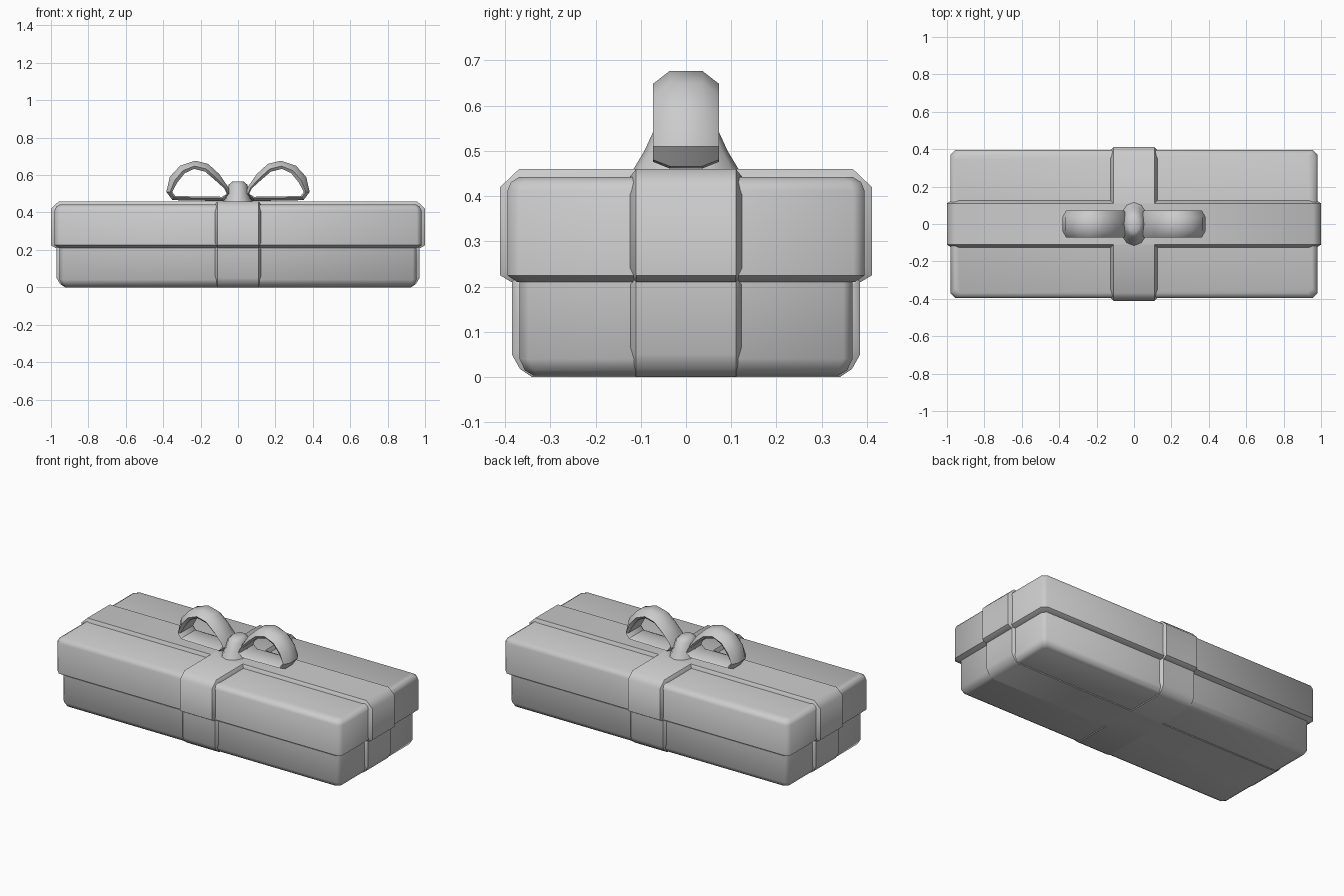
import bpy, math
from mathutils import Vector

if "Cube" in bpy.data.objects:
    bpy.data.objects.remove(bpy.data.objects["Cube"], do_unlink=True)

grey = bpy.data.materials.new("plain grey")
grey.use_nodes = True
COLOUR = (0.6, 0.6, 0.6, 1)
grey.diffuse_color = COLOUR
grey.node_tree.nodes["Principled BSDF"].inputs["Base Color"].default_value = COLOUR


def loft(name, rings, angle=50, closed=False):
    """Skin a list of equal-length rings; cap the ends unless closed."""
    n, m = len(rings[0]), len(rings)
    verts = [p for ring in rings for p in ring]
    faces = []
    for i in range(m if closed else m - 1):
        a, b = i * n, (i + 1) % m * n
        for j in range(n):
            k = (j + 1) % n
            faces.append((a + j, a + k, b + k, b + j))
    if not closed:
        faces += [tuple(range(n))[::-1], tuple(range((m - 1) * n, m * n))]
    mesh = bpy.data.meshes.new(name)
    mesh.from_pydata(verts, [], faces)
    mesh.materials.append(grey)
    obj = bpy.data.objects.new(name, mesh)
    bpy.context.collection.objects.link(obj)
    bpy.ops.object.select_all(action='DESELECT')
    obj.select_set(True)
    bpy.context.view_layer.objects.active = obj
    bpy.ops.object.mode_set(mode='EDIT')
    bpy.ops.mesh.select_all(action='SELECT')
    bpy.ops.mesh.normals_make_consistent(inside=False)
    bpy.ops.object.mode_set(mode='OBJECT')
    bpy.ops.object.shade_smooth_by_angle(angle=math.radians(angle))
    return obj


def rect(x, y, z, c):
    """Rectangle ring with cut corners."""
    quarter = [(x, y - c), (x - c, y)]
    pts = quarter + [(-a, b) for a, b in quarter[::-1]]
    pts += [(-a, -b) for a, b in pts]
    return [(a, b, z) for a, b in pts]


def box(name, x, y, levels, corner):
    """Box made from (height, inset) levels."""
    loft(name, [rect(x - s, y - s, z, corner) for z, s in levels], angle=50)


def ribbon(name, reach, levels, along_x, sink):
    """Raised band around a box, its two long edges sloping down into it."""
    rings = []
    for side, drop in ((-.125, sink), (-.11, 0), (.11, 0), (.125, sink)):
        half = [(reach - s - drop, z) for z, s in levels]
        mid = (levels[0][0] + levels[-1][0]) / 2
        half = [(u, z - math.copysign(min(drop, .018), z - mid)) for u, z in half]
        outline = half + [(-u, z) for u, z in half[::-1]]
        rings.append([(u, side, z) if along_x else (side, u, z) for u, z in outline])
    loft(name, rings, angle=50)


# Box base and lid
box("box_base", .955, .368, [(.004, .03), (.015, .012), (.04, 0), (.24, 0)], .02)
box("box_lid", .98, .395, [(.21, .022), (.225, 0), (.412, 0), (.431, .008), (.442, .026)], .025)

# Ribbons crossing over base and lid
base_levels = [(0, .045), (.018, .018), (.05, 0), (.22, 0)]
lid_levels = [(.21, .025), (.225, 0), (.42, 0), (.46, .042)]
ribbon("base_ribbon_long", .97, base_levels, True, .018)
ribbon("base_ribbon_cross", .385, base_levels, False, .018)
ribbon("lid_ribbon_long", 1.0, lid_levels, True, .022)
ribbon("lid_ribbon_cross", .411, lid_levels, False, .018)

# Bow loops: outer and inner outlines of one loop, mirrored
outer = [(.04, .50), (.055, .54), (.10, .605), (.16, .66), (.23, .677), (.31, .65),
         (.365, .59), (.383, .51), (.35, .466), (.08, .461)]
inner = [(.06, .50), (.075, .53), (.125, .575), (.175, .618), (.235, .633), (.285, .61),
         (.325, .56), (.352, .51), (.335, .488), (.085, .484)]
for side, name in ((1, "bow_loop_left"), (-1, "bow_loop_right")):
    rings = []
    for o, i in zip(outer, inner):
        o, i = Vector(o), Vector(i)
        e = o.lerp(i, .65)
        section = [(o, -.036), (o, .036), (e, .073), (i, .06), (i, -.06), (e, -.073)]
        rings.append([(side * p.x, y, p.y) for p, y in section])
    loft(name, rings, angle=40, closed=True)

# Flared knot
rings = []
for z, rx, ry in ((.45, .082, .122), (.50, .062, .092), (.548, .05, .07), (.567, .03, .045)):
    turns = [math.tau * k / 12 for k in range(12)]
    rings.append([(rx * math.cos(t), ry * math.sin(t), z) for t in turns])
loft("bow_knot", rings, angle=60)
